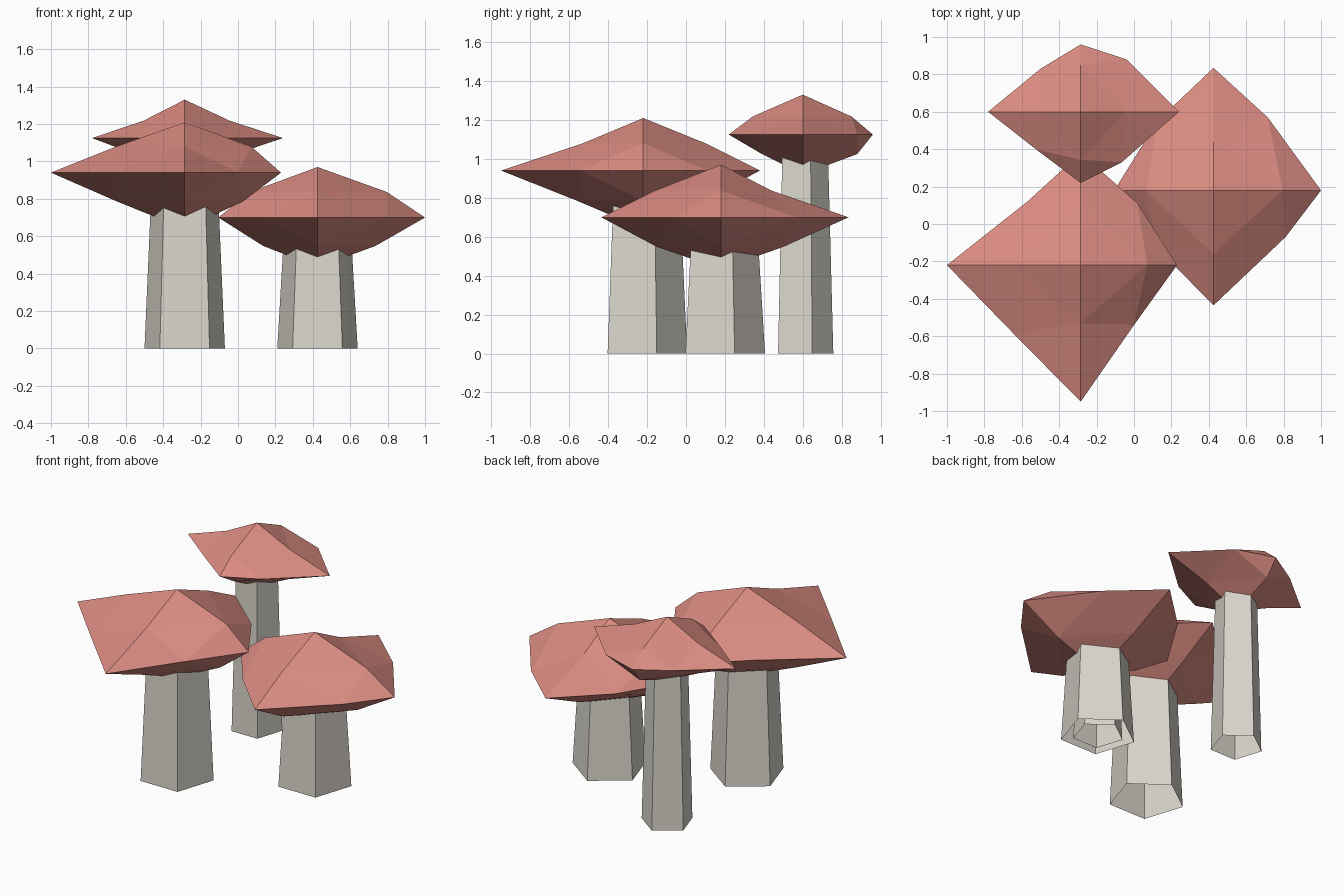
import bpy, bmesh
from math import sin, cos, tau

if "Cube" in bpy.data.objects:
    bpy.data.objects.remove(bpy.data.objects["Cube"])


def material(name, color):
    m = bpy.data.materials.new(name)
    m.diffuse_color = (*color, 1)
    m.use_nodes = True
    m.node_tree.nodes["Principled BSDF"].inputs["Base Color"].default_value = m.diffuse_color
    return m


RED = material("cap_red", (0.70, 0.26, 0.22))
CREAM = material("stem_cream", (0.70, 0.67, 0.60))


def finish(bm, name, mat, loc):
    bmesh.ops.recalc_face_normals(bm, faces=bm.faces)
    me = bpy.data.meshes.new(name)
    bm.to_mesh(me)
    bm.free()
    me.materials.append(mat)
    ob = bpy.data.objects.new(name, me)
    ob.location = loc
    bpy.context.collection.objects.link(ob)


# Five-sided tapered stem, open underneath, one corner towards the back
def stem(name, x, y, r, height):
    bm = bmesh.new()
    rings = [[bm.verts.new((rad * sin(i * tau / 5), rad * cos(i * tau / 5), z))
              for i in range(5)] for rad, z in ((r, 0), (r * 0.81, height))]
    for i in range(5):
        j = (i + 1) % 5
        bm.faces.new((rings[0][i], rings[0][j], rings[1][j], rings[1][i]))
    finish(bm, name, CREAM, (x, y, 0))


# Faceted cap: an octahedron split once, with uneven points
# tips, upper, lower: distances right, back, left, front
# corners: (x, y) reach of the rim corners right-back, left-back, left-front, right-front
def cap(name, loc, tips, top, bottom, corners, upper, up_z, lower, low_z):
    bm = bmesh.new()
    dirs = ((1, 0), (0, 1), (-1, 0), (0, -1))
    diag = ((1, 1), (-1, 1), (-1, -1), (1, -1))

    def ring(radii, z):
        return [bm.verts.new((dx * r, dy * r, z)) for (dx, dy), r in zip(dirs, radii)]

    rim = ring(tips, 0)
    mid = [bm.verts.new((dx * a, dy * b, 0)) for (dx, dy), (a, b) in zip(diag, corners)]
    for apex_z, radii, z in ((top, upper, up_z), (-bottom, lower, -low_z)):
        apex = bm.verts.new((0, 0, apex_z))
        shoulder = ring(radii, z)
        for i in range(4):
            j = (i + 1) % 4
            bm.faces.new((apex, shoulder[i], shoulder[j]))
            bm.faces.new((shoulder[i], rim[i], mid[i]))
            bm.faces.new((shoulder[j], mid[i], rim[j]))
            bm.faces.new((shoulder[i], mid[i], shoulder[j]))
    finish(bm, name, RED, loc)


# Front left mushroom
stem("front_stem", -0.285, -0.22, 0.226, 0.94)
cap("front_cap", (-0.285, -0.22, 0.94), (0.515, 0.60, 0.715, 0.73), 0.27, 0.30,
    ((0.305, 0.33), (0.285, 0.34), (0.36, 0.365), (0.285, 0.32)),
    (0.355, 0.32, 0.365, 0.31), 0.14, (0.31, 0.31, 0.36, 0.34), 0.155)

# Right mushroom
stem("right_stem", 0.425, 0.18, 0.226, 0.70)
cap("right_cap", (0.425, 0.18, 0.70), (0.575, 0.655, 0.53, 0.615), 0.27, 0.265,
    ((0.29, 0.39), (0.30, 0.37), (0.30, 0.31), (0.385, 0.25)),
    (0.37, 0.26, 0.36, 0.34), 0.137, (0.31, 0.32, 0.29, 0.33), 0.152)

# Tall slim mushroom at the back
stem("back_stem", -0.285, 0.60, 0.157, 1.125)
cap("back_cap", (-0.285, 0.60, 1.125), (0.525, 0.36, 0.495, 0.38), 0.205, 0.205,
    ((0.245, 0.28), (0.215, 0.23), (0.24, 0.20), (0.22, 0.27)),
    (0.24, 0.25, 0.22, 0.257), 0.093, (0.23, 0.28, 0.23, 0.21), 0.1)

# Small mushroom tucked inside the right one
stem("inner_stem", 0.425, 0.18, 0.152, 0.655)
cap("inner_cap", (0.425, 0.18, 0.655), (0.36, 0.36, 0.36, 0.36), 0.2, 0.17,
    ((0.23, 0.23), (0.23, 0.23), (0.26, 0.27), (0.23, 0.20)),
    (0.24, 0.22, 0.24, 0.24), 0.09, (0.21, 0.21, 0.21, 0.21), 0.08)
